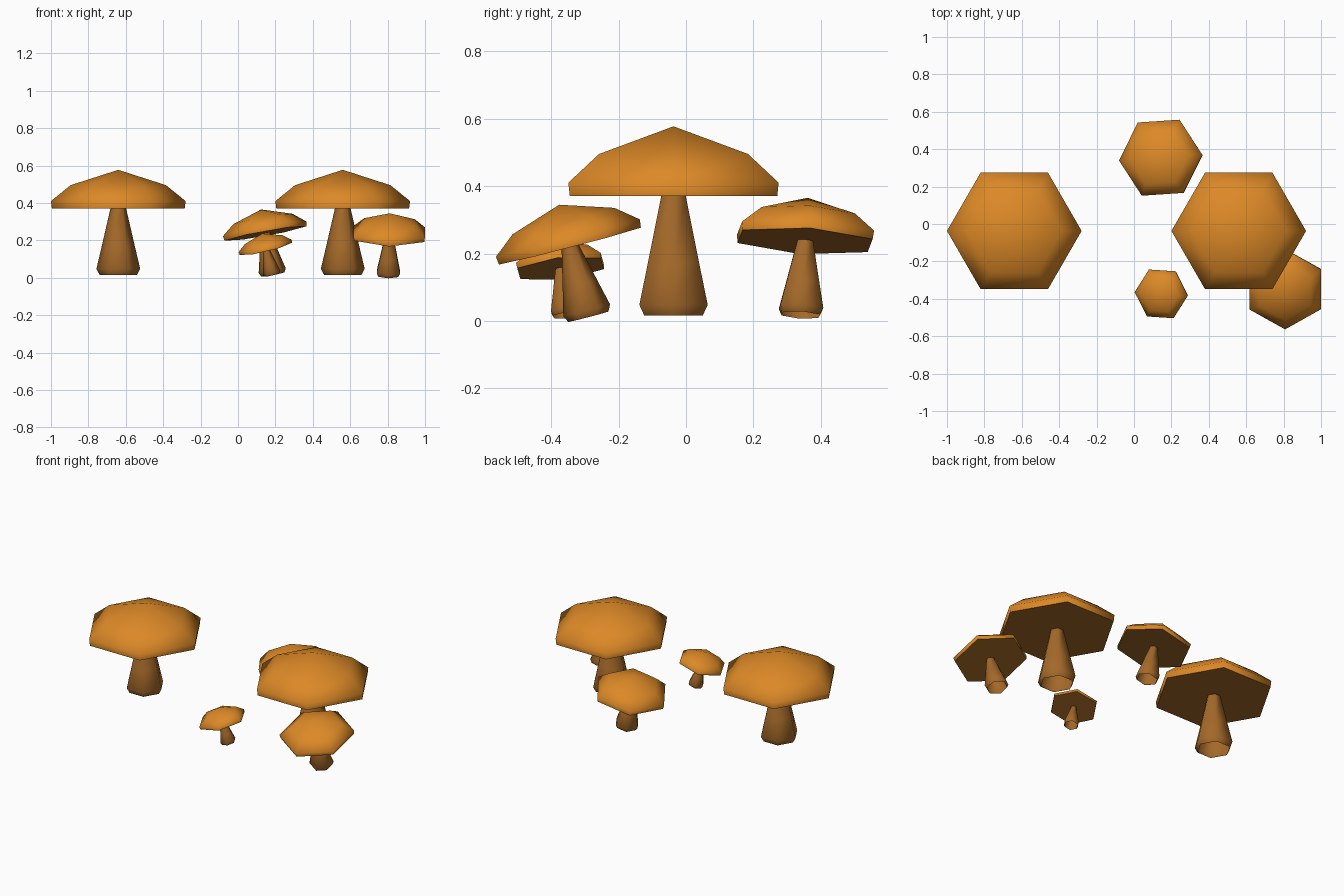
import bpy, bmesh, math
from mathutils import Matrix, Vector

if "Cube" in bpy.data.objects:
    bpy.data.objects.remove(bpy.data.objects["Cube"])


def material(name, rgb):
    m = bpy.data.materials.new(name)
    m.diffuse_color = (*rgb, 1)
    m.use_nodes = True
    m.node_tree.nodes["Principled BSDF"].inputs["Base Color"].default_value = m.diffuse_color
    return m


ORANGE = material("cap orange", (0.72, 0.25, 0.02))
BROWN = material("stem brown", (0.37, 0.14, 0.022))

SIDES = 6
# (radius, height) profiles; height 0 is the underside of the cap
CAP = [(0, 0), (0.355, 0), (0.36, 0.04), (0.255, 0.125), (0, 0.207)]
STEM = [(0.1, -0.354), (0.117, -0.322), (0.087, -0.195), (0.042, 0)]


def lathe(name, profile, mats, matrix):
    """Six-sided revolved solid; a zero radius becomes a single tip."""
    bm = bmesh.new()
    rings = []
    for r, z in profile:
        if r == 0:
            rings.append([bm.verts.new((0, 0, z))] * SIDES)
        else:
            rings.append([bm.verts.new((r * math.cos(math.tau * i / SIDES),
                                        r * math.sin(math.tau * i / SIDES), z))
                          for i in range(SIDES)])
    for lo, hi in zip(rings, rings[1:]):
        for i in range(SIDES):
            j = (i + 1) % SIDES
            loop = list(dict.fromkeys((lo[i], lo[j], hi[j], hi[i])))
            face = bm.faces.new(loop)
            face.normal_update()
            # the gill side of the cap takes the last material
            if face.normal.z < -0.9:
                face.material_index = len(mats) - 1
    me = bpy.data.meshes.new(name)
    bm.to_mesh(me)
    bm.free()
    for m in mats:
        me.materials.append(m)
    ob = bpy.data.objects.new(name, me)
    ob.matrix_world = matrix
    bpy.context.collection.objects.link(ob)
    bpy.ops.object.select_all(action='DESELECT')
    ob.select_set(True)
    bpy.context.view_layer.objects.active = ob
    bpy.ops.object.shade_smooth_by_angle(angle=math.radians(70))


def mushroom(name, centre, size, slope=(0, 0), turn=0):
    """centre = middle of the cap underside, slope = rise of it along x and y."""
    normal = Vector((-slope[0], -slope[1], 1))
    tilt = Vector((0, 0, 1)).rotation_difference(normal).to_matrix().to_4x4()
    mat = (Matrix.Translation(centre) @ tilt
           @ Matrix.Rotation(math.radians(turn), 4, 'Z') @ Matrix.Scale(size, 4))
    lathe(name + "_cap", CAP, [ORANGE, BROWN], mat)
    lathe(name + "_stem", STEM, [BROWN], mat)   # open at the foot


# two large upright mushrooms
mushroom("large_left", (-0.64, -0.037, 0.37), 1)
mushroom("large_right", (0.56, -0.037, 0.37), 1)
# three smaller leaning ones
mushroom("back", (0.147, 0.353, 0.237), 0.63, (0.18, -0.06), 3.5)
mushroom("front_right", (0.808, -0.344, 0.222), 0.612, (-0.02, 0.26), 30)
mushroom("front_small", (0.149, -0.372, 0.155), 0.405, (0.24, 0.11), -3)
